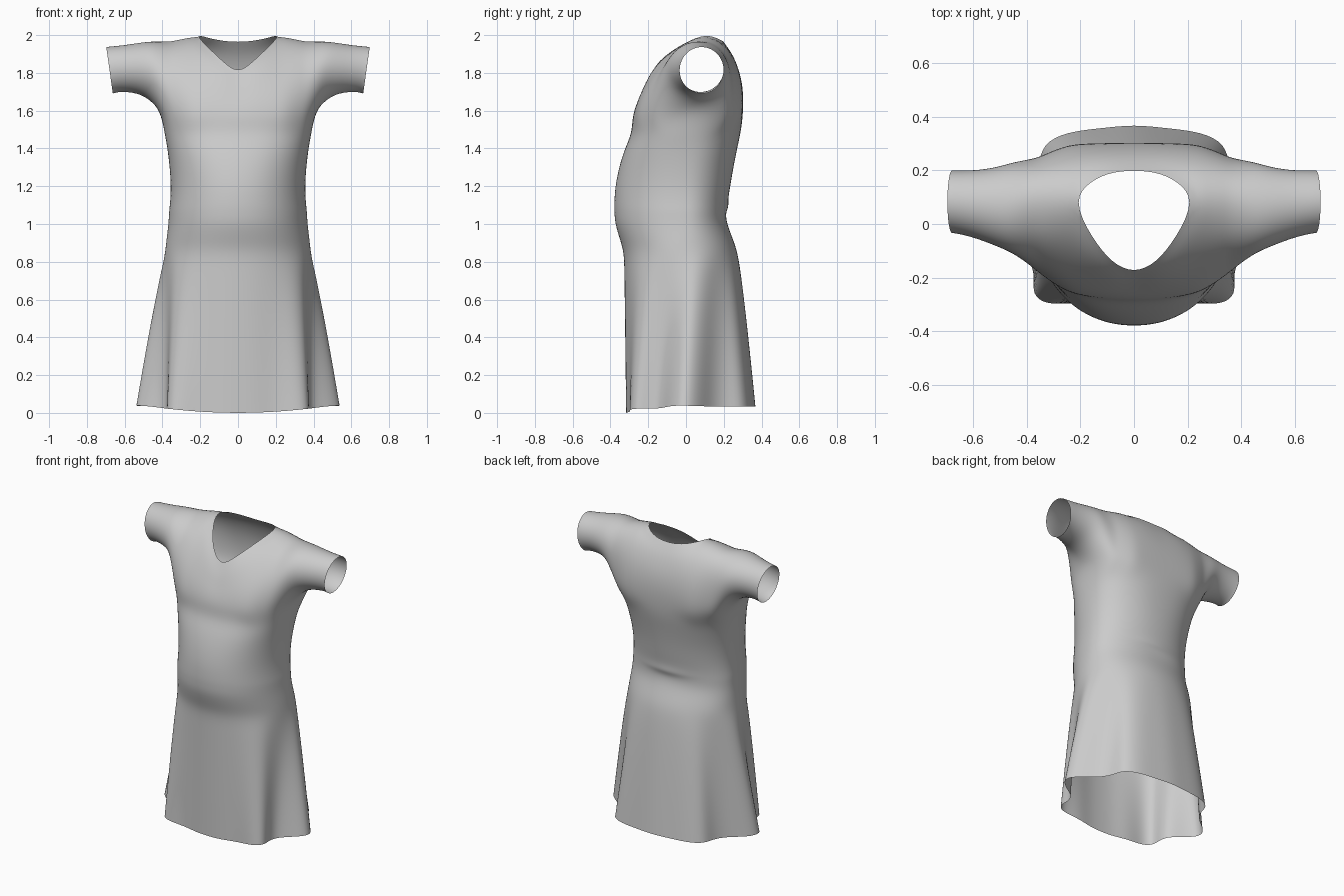
import bpy, bmesh, math

if "Cube" in bpy.data.objects:
    bpy.data.objects.remove(bpy.data.objects["Cube"])

bm = bmesh.new()
V = lambda x, y, z: bm.verts.new((x, y, z))


def bridge(a, b, closed=False):
    n = len(a)
    for i in range(n if closed else n - 1):
        j = (i + 1) % n
        bm.faces.new((a[i], a[j], b[j], b[i]))


# Only the x >= 0 half is built; a mirror modifier makes the other half.
# Chest and back profiles (y, z) from bust height up, at three distances from the middle
NECK = .23
XS = [0, .08, .16, NECK, .28, .33, .37]
FRONT = [
    [(-.285, 1.56), (-.268, 1.62), (-.245, 1.67), (-.222, 1.72), (-.2, 1.76), (-.183, 1.795)],
    [(-.265, 1.56), (-.245, 1.65), (-.2, 1.75), (-.125, 1.86), (-.03, 1.95), (.092, 2.008)],
    [(-.17, 1.57), (-.175, 1.66), (-.155, 1.76), (-.11, 1.85), (-.04, 1.93), (.08, 1.975)]]
BACK = [
    [(.3, 1.56), (.305, 1.67), (.295, 1.76), (.275, 1.83), (.245, 1.9), (.2, 1.963)],
    [(.295, 1.56), (.3, 1.67), (.285, 1.78), (.25, 1.88), (.19, 1.965), (.092, 2.008)],
    [(.23, 1.57), (.245, 1.66), (.245, 1.77), (.225, 1.87), (.17, 1.95), (.08, 1.975)]]


def column(table, x, py, pz):
    if x <= NECK:
        a, b, t = table[0], table[1], x / NECK
    else:
        a, b, t, py, pz = table[1], table[2], (x - NECK) / (.37 - NECK), 1.3, 1
    return [(p[0] + (q[0] - p[0]) * t ** py, p[1] + (q[1] - p[1]) * t ** pz)
            for p, q in zip(a, b)]


front, back = [], []
for i, x in enumerate(XS):
    f = [V(x, y, z) for y, z in column(FRONT, x, 2, 1.12)]
    pts = column(BACK, x, 3, 2)
    b = [V(x, y, z) for y, z in pts[:5]]
    b.append(f[5] if i >= 3 else V(x, *pts[5]))     # shoulders join, neck stays open
    front.append(f)
    back.append(b)
for i in range(6):
    bridge(front[i], front[i + 1])
    bridge(back[i], back[i + 1])

# Underarm points shared by the body and the sleeve
arm = [V(.395, -.09, 1.575), V(.41, .03, 1.59), V(.405, .14, 1.575)]

# Sleeve: x, tilt, y min, y max, z min, z max
loop = front[6] + back[6][4::-1] + arm[::-1]
for x, tilt, y0, y1, z0, z1 in [
        (.45, .0, -.11, .232, 1.645, 1.968), (.52, .0, -.08, .21, 1.69, 1.96),
        (.6, .005, -.05, .2, 1.7, 1.946), (.66, .015, -.036, .2, 1.697, 1.94),
        (.68, .018, -.034, .2, 1.69, 1.937)]:
    new = []
    for j in range(14):
        a = 2 * math.pi * (j - 5) / 14
        new.append(V(x + tilt * math.cos(a),
                     (y0 + y1) / 2 + 1.03 * (y1 - y0) / 2 * math.sin(a),
                     (z0 + z1) / 2 + 1.03 * (z1 - z0) / 2 * math.cos(a)))
    bridge(loop, new, True)
    loop = new


# Bodice: z, half width, front y, back y, squareness, waist crease at the middle of the back
def half_ring(w, yf, yb, p, crease):
    out = []
    for i in range(17):
        a = math.pi * i / 16
        s, c = math.sin(a), math.cos(a)
        x = w * abs(s) ** p if 0 < i < 16 else 0
        y = yf * abs(c) ** p if c > 0 else yb * abs(c) ** p + crease * math.exp(-(x / .13) ** 2)
        out.append((x, y))
    return out


ring = [f[0] for f in front] + arm + [b[0] for b in back[::-1]]
for z, w, yf, yb, p, crease in [
        (1.48, .39, -.288, .29, .8, 0), (1.4, .375, -.325, .272, .85, 0),
        (1.3, .363, -.357, .252, .92, 0), (1.2, .357, -.376, .236, .95, 0),
        (1.13, .36, -.381, .223, .95, 0), (1.09, .364, -.382, .219, .95, .01),
        (1.06, .367, -.381, .217, .95, -.008), (1.0, .37, -.377, .218, .95, 0),
        (.92, .38, -.352, .25, .95, 0), (.85, .388, -.33, .274, .95, 0)]:
    waist = half_ring(w, yf, yb, p, crease)
    new = [V(x, y, z) for x, y in waist]
    bridge(ring, new)
    ring = new

# Skirt: hip ring blends into a folded hem
HEM = [(0, -.318), (.09, -.315), (.18, -.297), (.25, -.297), (.33, -.3), (.382, -.265),
       (.37, -.19), (.39, -.13), (.475, -.09), (.56, -.02), (.51, .065), (.41, .13),
       (.355, .21), (.345, .3), (.25, .345), (.12, .358), (0, .372)]
for k in range(1, 9):
    s = k / 8
    t = s ** .85
    new = []
    for (x0, y0), (x1, y1) in zip(waist, HEM):
        low = .04 * min(1, (x1 / .5) ** 2) if y1 < 0 else .035
        new.append(V(x0 + (x1 - x0) * t, y0 + (y1 - y0) * t, .85 + (low - .85) * s))
    bridge(ring, new)
    ring = new

bmesh.ops.recalc_face_normals(bm, faces=bm.faces)
mesh = bpy.data.meshes.new("dress")
bm.to_mesh(mesh)
bm.free()
dress = bpy.data.objects.new("dress", mesh)
bpy.context.collection.objects.link(dress)
for poly in mesh.polygons:
    poly.use_smooth = True

mirror = dress.modifiers.new("mirror", 'MIRROR')
mirror.use_clip = True
mirror.merge_threshold = .001
smooth = dress.modifiers.new("smooth", 'SUBSURF')
smooth.levels = smooth.render_levels = 2
